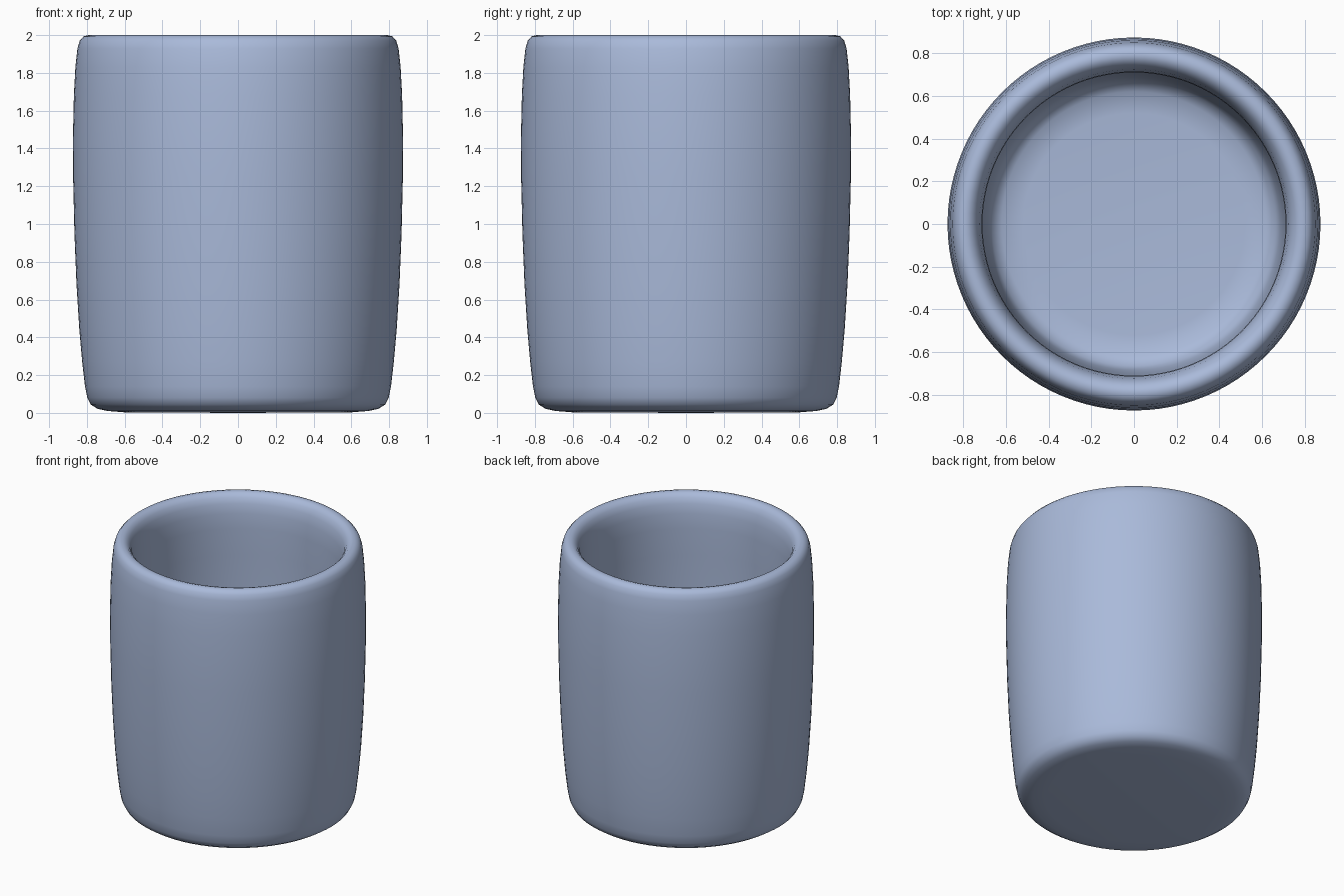
import bpy, bmesh, math

if "Cube" in bpy.data.objects:
    bpy.data.objects.remove(bpy.data.objects["Cube"])

# Profile of the cup (radius, height): underside, outer wall, rim, inner wall, floor
PROFILE = [
    (0.60, 0.003), (0.69, 0.01), (0.745, 0.022), (0.78, 0.045), (0.798, 0.08),
    (0.81, 0.14), (0.825, 0.27), (0.84, 0.44), (0.855, 0.68), (0.866, 0.95),
    (0.873, 1.25), (0.874, 1.45), (0.869, 1.68), (0.861, 1.83), (0.85, 1.93),
    (0.838, 1.97), (0.818, 1.993), (0.79, 2.0), (0.765, 1.993), (0.742, 1.97),
    (0.725, 1.93), (0.713, 1.86), (0.71, 1.75), (0.714, 1.55), (0.718, 1.3),
    (0.717, 1.0), (0.712, 0.7), (0.70, 0.4), (0.685, 0.22), (0.665, 0.16),
    (0.62, 0.125), (0.52, 0.115),
]
SIDES = 96

# Spin the profile around the z axis
bm = bmesh.new()
rings = []
for r, z in PROFILE:
    rings.append([bm.verts.new((r * math.cos(2 * math.pi * i / SIDES),
                                r * math.sin(2 * math.pi * i / SIDES), z))
                  for i in range(SIDES)])
for a, b in zip(rings, rings[1:]):
    for i in range(SIDES):
        j = (i + 1) % SIDES
        bm.faces.new((a[i], a[j], b[j], b[i]))

# Close the underside and the inner floor with fans
for ring, z in ((rings[0], 0.0), (rings[-1], 0.115)):
    c = bm.verts.new((0, 0, z))
    for i in range(SIDES):
        bm.faces.new((ring[i], ring[(i + 1) % SIDES], c))
bmesh.ops.recalc_face_normals(bm, faces=bm.faces)
for f in bm.faces:
    f.smooth = True

mesh = bpy.data.meshes.new("cup")
bm.to_mesh(mesh)
bm.free()
cup = bpy.data.objects.new("cup", mesh)
bpy.context.collection.objects.link(cup)

# Pale blue glaze
mat = bpy.data.materials.new("pale blue")
mat.diffuse_color = (0.40, 0.49, 0.70, 1)
mat.use_nodes = True
mat.node_tree.nodes["Principled BSDF"].inputs["Base Color"].default_value = mat.diffuse_color
mesh.materials.append(mat)
